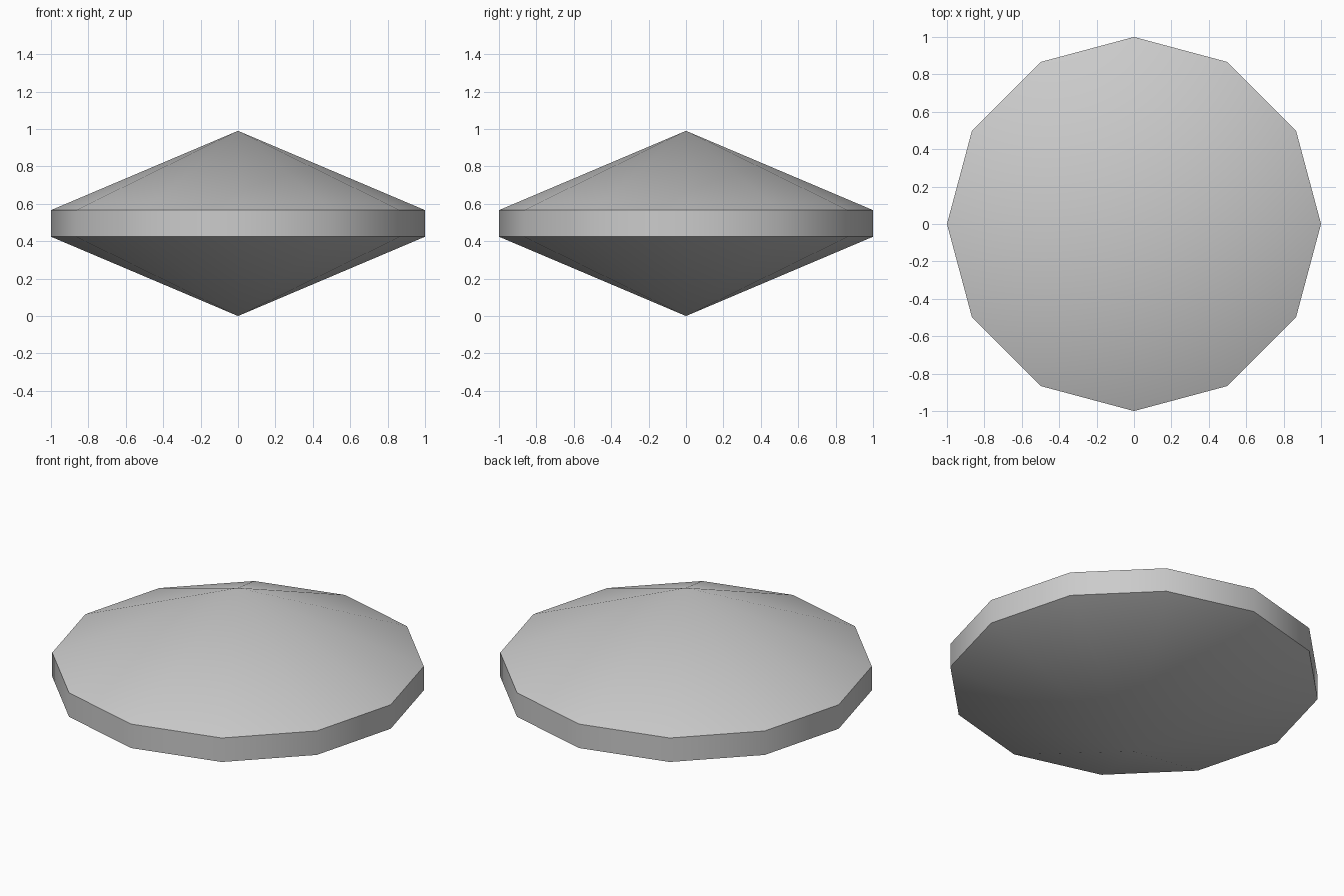
import bpy, bmesh, math

if "Cube" in bpy.data.objects:
    bpy.data.objects.remove(bpy.data.objects["Cube"])

SIDES = 12
RADIUS = 1.0
HEIGHT = 0.99
BAND_LOW, BAND_HIGH = 0.424, 0.566

bm = bmesh.new()


def ring(z):
    return [bm.verts.new((RADIUS * math.cos(2 * math.pi * i / SIDES),
                          RADIUS * math.sin(2 * math.pi * i / SIDES), z))
            for i in range(SIDES)]


# Rim rings and the two tips
low, high = ring(BAND_LOW), ring(BAND_HIGH)
bottom_tip = bm.verts.new((0, 0, 0))
top_tip = bm.verts.new((0, 0, HEIGHT))

# Lower cone, upright band and upper cone
for i in range(SIDES):
    j = (i + 1) % SIDES
    bm.faces.new((bottom_tip, low[j], low[i]))
    bm.faces.new((low[i], low[j], high[j], high[i]))
    bm.faces.new((high[i], high[j], top_tip))

mesh = bpy.data.meshes.new("double_cone_disc")
bm.to_mesh(mesh)
bm.free()
disc = bpy.data.objects.new("double_cone_disc", mesh)
bpy.context.collection.objects.link(disc)

# Smooth facets, sharp rims
bpy.context.view_layer.objects.active = disc
disc.select_set(True)
bpy.ops.object.shade_smooth_by_angle(angle=math.radians(40))
